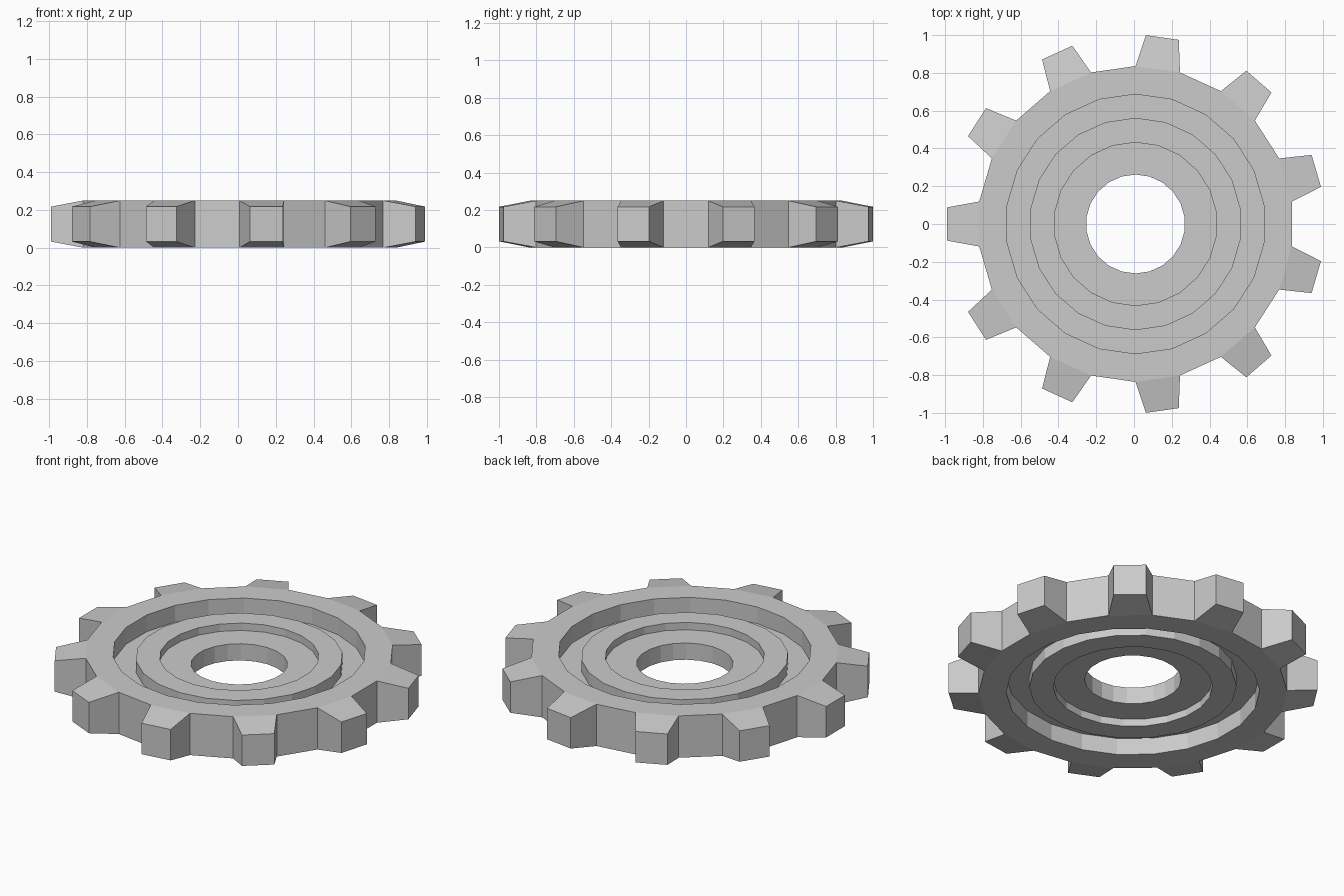
import bpy, bmesh, math
from mathutils import Matrix

if "Cube" in bpy.data.objects:
    bpy.data.objects.remove(bpy.data.objects["Cube"])

SIDES = 22          # 11 teeth alternating with 11 gaps
HEIGHT = 0.25
TIP_SCALE = 0.74
TOOTH_LEN = 0.17
SHIFT_X = 0.008     # odd tooth count: recentre the bounding box

# upper half of the cross-section (radius, height), mirrored for the underside
upper = [(0.262, 0.175), (0.432, 0.175), (0.432, 0.219), (0.562, 0.219),
         (0.562, 0.15), (0.687, 0.15), (0.687, HEIGHT), (0.836, HEIGHT)]
profile = upper + [(r, HEIGHT - z) for r, z in reversed(upper)]

bm = bmesh.new()

# gear body: closed profile swept round the axis
rings = []
for i in range(SIDES):
    a = math.pi + (i - 0.5) * 2 * math.pi / SIDES
    rings.append([bm.verts.new((r * math.cos(a), r * math.sin(a), z)) for r, z in profile])
n = len(profile)
outer = []
for i in range(SIDES):
    p, q = rings[i], rings[(i + 1) % SIDES]
    for j in range(n):
        k = (j + 1) % n
        face = bm.faces.new((p[j], p[k], q[k], q[j]))
        if j == len(upper) - 1 and i % 2 == 0:
            outer.append(face)
bmesh.ops.recalc_face_normals(bm, faces=bm.faces[:])

# teeth: every second rim face drawn out and tapered
for face in bmesh.ops.extrude_discrete_faces(bm, faces=outer)["faces"]:
    centre = face.calc_center_median()
    direction = centre.copy()
    direction.z = 0
    direction.normalize()
    for v in face.verts:
        v.co = centre + (v.co - centre) * TIP_SCALE + direction * TOOTH_LEN

bmesh.ops.transform(bm, matrix=Matrix.Translation((SHIFT_X, 0, 0)), verts=bm.verts[:])
bmesh.ops.recalc_face_normals(bm, faces=bm.faces[:])

mesh = bpy.data.meshes.new("gear_wheel")
bm.to_mesh(mesh)
bm.free()
bpy.context.collection.objects.link(bpy.data.objects.new("gear_wheel", mesh))
